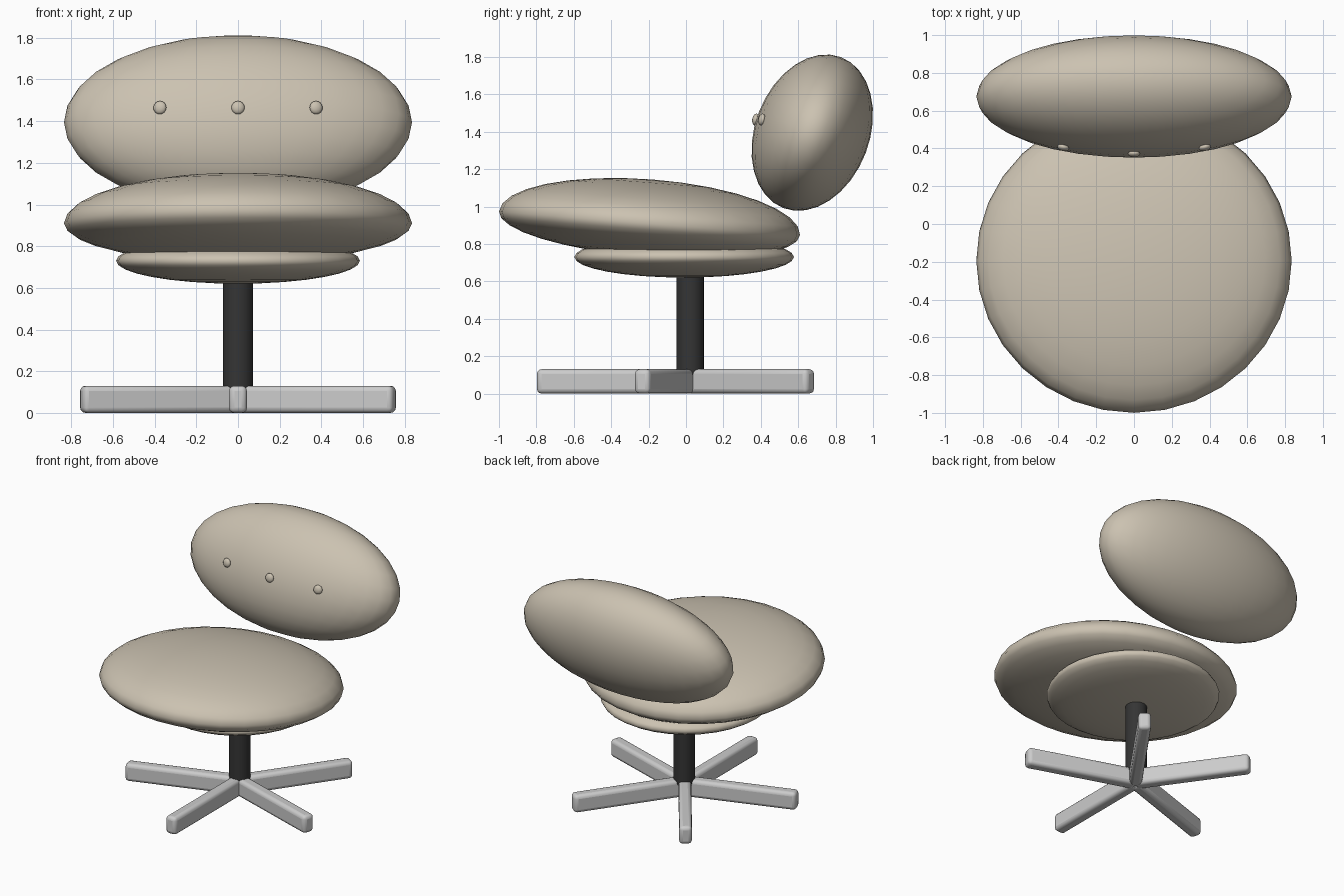
import bpy
from math import radians, sin, cos

if "Cube" in bpy.data.objects:
    bpy.data.objects.remove(bpy.data.objects["Cube"])


def material(name, rgb):
    m = bpy.data.materials.new(name)
    m.diffuse_color = (*rgb, 1)
    m.use_nodes = True
    m.node_tree.nodes["Principled BSDF"].inputs["Base Color"].default_value = m.diffuse_color
    return m


fabric = material("tan_fabric", (0.60, 0.54, 0.44))
dark = material("dark_metal", (0.035, 0.035, 0.035))


def cushion(name, loc, radii, tilt=0, under=None, segs=32):
    """Tilted ellipsoid; 'under' gives the lower half its own depth."""
    bpy.ops.mesh.primitive_uv_sphere_add(segments=segs, ring_count=segs // 2)
    ob = bpy.context.object
    ob.name = name
    rx, ry, rz = radii
    for v in ob.data.vertices:
        x, y, z = v.co
        v.co = (x * rx, y * ry, z * (under if under and z < 0 else rz))
    ob.location = loc
    ob.rotation_euler.x = radians(tilt)
    bpy.ops.object.shade_smooth()
    ob.data.materials.append(fabric)
    return ob


# Upholstery
cushion("seat", (0, -0.195, 0.91), (0.835, 0.807, 0.235), -4.5, under=0.18)
cushion("seat_base", (0, -0.01, 0.73), (0.585, 0.587, 0.11))
cushion("backrest", (0, 0.675, 1.395), (0.835, 0.306, 0.432), -21)

# Buttons on the backrest
for i, (x, y) in enumerate([(-0.375, 0.405), (0, 0.372), (0.375, 0.405)]):
    b = cushion(f"button_{i + 1}", (x, y, 1.465), (0.032, 0.018, 0.032), -10, segs=16)
    b.rotation_euler.z = x * 0.6

# Column
bpy.ops.mesh.primitive_cylinder_add(vertices=32, radius=0.073, depth=0.6,
                                    location=(0, 0.022, 0.40))
column = bpy.context.object
column.name = "column"
column.data.materials.append(dark)
bpy.ops.object.shade_smooth_by_angle()

# Five-star foot
LENGTH, WIDTH, HEIGHT = 0.81, 0.088, 0.13
for i in range(5):
    a = radians(72 * i)
    bpy.ops.mesh.primitive_cube_add(size=1)
    leg = bpy.context.object
    leg.name = f"foot_leg_{i + 1}"
    for v in leg.data.vertices:
        lx, ly = v.co.x * WIDTH, (v.co.y - 0.5) * LENGTH
        v.co = ((lx * cos(a) - ly * sin(a)) * 0.975,
                lx * sin(a) + ly * cos(a) + 0.013,
                (v.co.z + 0.5) * HEIGHT)
    bevel = leg.modifiers.new("rounded_edges", 'BEVEL')
    bevel.width = 0.025
    bevel.segments = 3
    bpy.ops.object.shade_smooth_by_angle()
